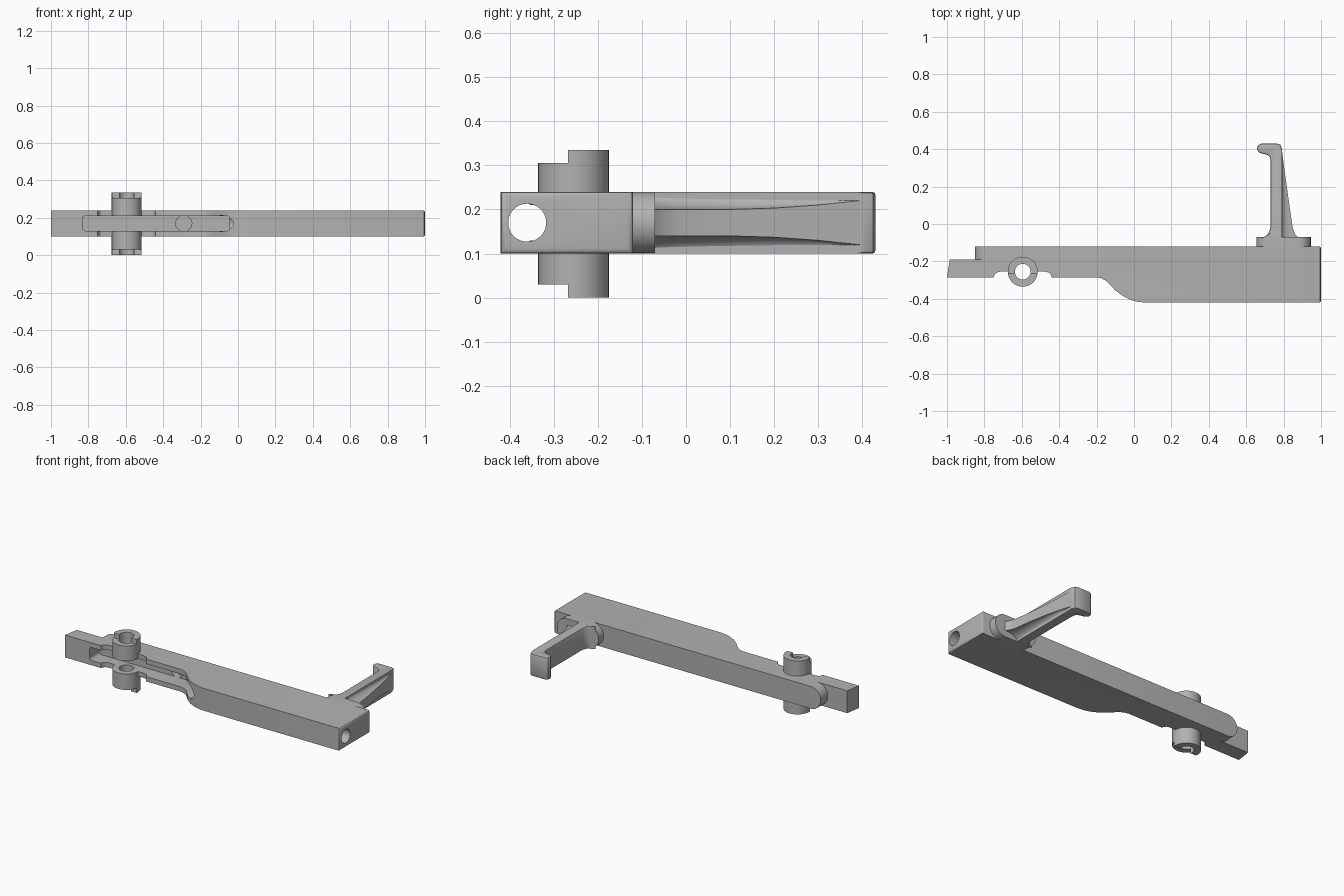
import bpy, bmesh
from math import sin, cos, pi, radians
from mathutils import Matrix, Vector

cube = bpy.data.objects.get("Cube")
if cube:
    bpy.data.objects.remove(cube, do_unlink=True)

grey = bpy.data.materials.new("plain grey")
grey.use_nodes = True
GREY = (0.45, 0.45, 0.45, 1)
grey.diffuse_color = GREY
grey.node_tree.nodes["Principled BSDF"].inputs["Base Color"].default_value = GREY

MID = 0.17               # middle height of the body
LOW, HIGH = 0.10, 0.24   # body underside and top
PIVOT = (-0.595, -0.255)


def make(name, bm):
    bmesh.ops.recalc_face_normals(bm, faces=bm.faces)
    mesh = bpy.data.meshes.new(name)
    bm.to_mesh(mesh)
    bm.free()
    mesh.materials.append(grey)
    ob = bpy.data.objects.new(name, mesh)
    bpy.context.collection.objects.link(ob)
    return ob


def prism(points, start, end, axis="Z"):
    """Extrude an outline along z (points are x, y) or along y (points are x, z)."""
    bm = bmesh.new()
    put = (lambda p, t: (p[0], p[1], t)) if axis == "Z" else (lambda p, t: (p[0], t, p[1]))
    face = bm.faces.new([bm.verts.new(put(p, start)) for p in points])
    new = bmesh.ops.extrude_face_region(bm, geom=[face])["geom"]
    shift = Vector(put((0, 0), end - start))
    bmesh.ops.translate(bm, vec=shift, verts=[v for v in new if isinstance(v, bmesh.types.BMVert)])
    return bm


def box(x0, x1, y0, y1, z0, z1):
    return prism([(x0, y0), (x1, y0), (x1, y1), (x0, y1)], z0, z1)


def cylinder(radius, length, centre, axis="Z", sides=48):
    bm = bmesh.new()
    turn = {"X": Matrix.Rotation(pi / 2, 4, "Y"), "Y": Matrix.Rotation(pi / 2, 4, "X"),
            "Z": Matrix.Identity(4)}[axis]
    bmesh.ops.create_cone(bm, cap_ends=True, segments=sides, radius1=radius, radius2=radius,
                          depth=length, matrix=Matrix.Translation(centre) @ turn)
    return bm


def bevel(bm, test, width, segments=3):
    edges = [e for e in bm.edges if test(e)]
    bmesh.ops.bevel(bm, geom=edges, offset=width, segments=segments, profile=0.5, affect="EDGES")
    return bm


def cut(ob, cutters):
    bpy.context.view_layer.objects.active = ob
    for bm in cutters:
        tool = make("cutter", bm)
        tool.hide_render = True
        mod = ob.modifiers.new("cut", "BOOLEAN")
        mod.operation, mod.solver, mod.object = "DIFFERENCE", "EXACT", tool
        bpy.ops.object.modifier_apply(modifier=mod.name)
        bpy.data.objects.remove(tool, do_unlink=True)


def along_y(e):
    d = e.verts[1].co - e.verts[0].co
    return abs(d.x) + abs(d.z) < 1e-5


def slot():
    return bevel(box(-0.83, -0.045, -0.5, -0.19, 0.13, 0.21), along_y, 0.015)


def bore():
    return cylinder(0.042, 0.6, (*PIVOT, MID))


# Body: stepped bar with a notch on each side of the pivot
notch = [(0.155, -0.285), (0.15, -0.27), (0.14, -0.26), (0.12, -0.255)]
outline = [(-1, -0.285)]
outline += [(PIVOT[0] - x, y) for x, y in notch]
outline += [(PIVOT[0] + x, y) for x, y in reversed(notch)]
outline += [(-0.2, -0.285), (-0.175, -0.29), (-0.15, -0.303), (-0.125, -0.328), (-0.1, -0.355),
            (-0.06, -0.385), (-0.02, -0.405), (0.02, -0.416), (0.06, -0.42),
            (1, -0.42), (1, -0.12), (-0.78, -0.12), (-0.78, -0.19), (-0.985, -0.19)]
bar = bevel(prism(outline, LOW, HIGH), lambda e: all(v.co.x > 0.99 for v in e.verts), 0.012)
body = make("body", bar)
cut(body, [slot(), bore(),
           cylinder(0.043, 1.2, (0.5, -0.36, MID), "X"),
           cylinder(0.043, 0.1, (-0.29, -0.2, MID), "Y")])

# Rounded end of the rear rail
rail_end = make("rail_end", cylinder(0.07, 0.07, (-0.78, -0.155, MID), "Y"))

# Pivot sleeve, split by the slot, with its front half stepped down
sleeve = make("pivot_sleeve", cylinder(0.08, 0.335, (*PIVOT, 0.1675)))
cut(sleeve, [slot(), bore(),
             box(-0.8, -0.4, -0.5, -0.268, 0.305, 0.5),
             box(-0.8, -0.4, -0.5, -0.268, -0.2, 0.03)])

# Lever foot: a pad with round ends
pad = []
for centre, first in ((0.875, -pi / 2), (0.725, pi / 2)):
    pad += [(centre + 0.07 * cos(first + pi * i / 16), MID + 0.07 * sin(first + pi * i / 16))
            for i in range(17)]
foot = make("lever_foot", prism(pad, -0.13, -0.07, "Y"))

# Lever: hooked plate with a flared base
hook = [(0.68, -0.075), (0.705, -0.063), (0.72, -0.048), (0.73, -0.02), (0.73, 0.34),
        (0.726, 0.357), (0.715, 0.368), (0.695, 0.375), (0.68, 0.377), (0.664, 0.387),
        (0.657, 0.403), (0.663, 0.42), (0.68, 0.43), (0.765, 0.43), (0.782, 0.424),
        (0.79, 0.405), (0.79, -0.075)]
plate = prism(hook, LOW, HIGH)
bevel(plate, lambda e: abs(e.verts[0].co.z - e.verts[1].co.z) < 1e-5
      and min(v.co.y for v in e.verts) > -0.07, 0.008, 2)
lever = make("lever", plate)

# Tapering rib with hollow flanks along the lever
bm = bmesh.new()
rings = []
for y, crest, half in ((-0.075, 0.88, 0.03), (-0.055, 0.862, 0.03), (-0.02, 0.848, 0.03),
                       (0.1, 0.831, 0.03), (0.2, 0.817, 0.033), (0.3, 0.803, 0.04),
                       (0.395, 0.791, 0.05)):
    flank = []
    for i in range(9):
        a = pi / 2 * i / 8
        flank.append((crest - (crest - 0.786) * sin(a), 0.068 - (0.068 - half) * cos(a)))
    ring = [(0.77, -0.068)] + [(x, -z) for x, z in reversed(flank)] + flank + [(0.77, 0.068)]
    rings.append([bm.verts.new((x, y, MID + z)) for x, z in ring])
for a, b in zip(rings, rings[1:]):
    for i in range(len(a)):
        j = (i + 1) % len(a)
        bm.faces.new((a[i], a[j], b[j], b[i]))
bm.faces.new(rings[0])
bm.faces.new(rings[-1])
rib = make("lever_rib", bm)

# Smooth curves, sharp edges
bpy.ops.object.select_all(action="DESELECT")
for ob in (body, rail_end, sleeve, foot, lever, rib):
    ob.select_set(True)
bpy.context.view_layer.objects.active = body
bpy.ops.object.shade_smooth_by_angle(angle=radians(30))
